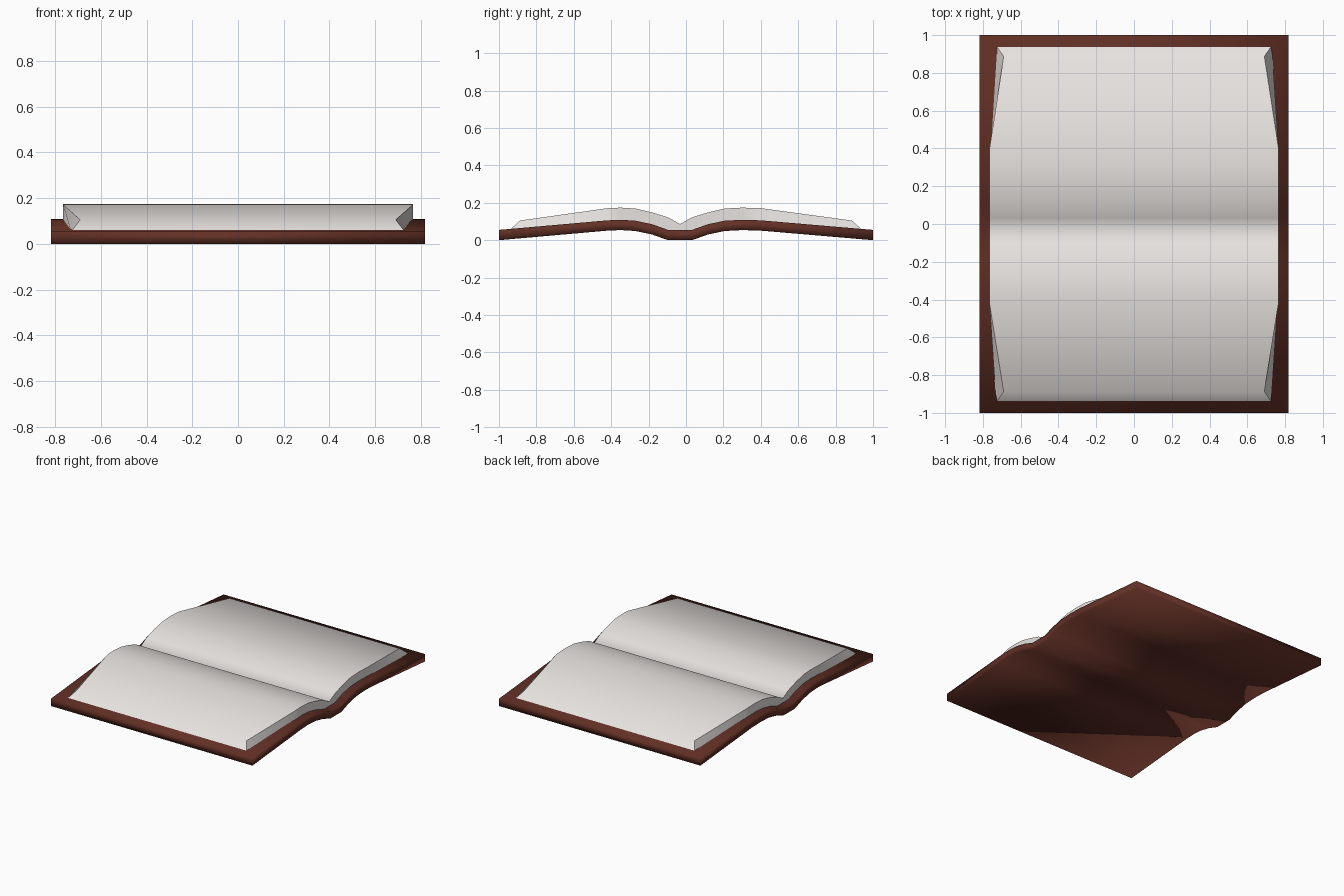
import bpy, bmesh, math

if "Cube" in bpy.data.objects:
    bpy.data.objects.remove(bpy.data.objects["Cube"])

def material(name, rgb):
    m = bpy.data.materials.new(name)
    m.diffuse_color = (*rgb, 1)
    m.use_nodes = True
    m.node_tree.nodes["Principled BSDF"].inputs["Base Color"].default_value = m.diffuse_color
    return m

leather = material("red_brown_cover", (0.125, 0.03, 0.019))
paper = material("off_white_paper", (0.80, 0.765, 0.74))

def loft(name, rings, mat, angle):
    """Skin a run of four-point rings and cap both ends."""
    bm = bmesh.new()
    rows = [[bm.verts.new(p) for p in ring] for ring in rings]
    for a, b in zip(rows, rows[1:]):
        for i in range(4):
            j = (i + 1) % 4
            bm.faces.new((a[i], a[j], b[j], b[i]))
    bm.faces.new(rows[0])
    bm.faces.new(rows[-1])
    bmesh.ops.recalc_face_normals(bm, faces=bm.faces)
    me = bpy.data.meshes.new(name)
    bm.to_mesh(me)
    bm.free()
    me.materials.append(mat)
    ob = bpy.data.objects.new(name, me)
    bpy.context.collection.objects.link(ob)
    bpy.ops.object.select_all(action='DESELECT')
    ob.select_set(True)
    bpy.context.view_layer.objects.active = ob
    bpy.ops.object.shade_smooth_by_angle(angle=math.radians(angle))
    return ob

# Shared wave of the open book: y, cover underside z, page surface z
wave = [(-0.42, 0.051, 0.171), (-0.35, 0.054, 0.174), (-0.27, 0.049, 0.169),
        (-0.18, 0.030, 0.148), (-0.096, 0.0, 0.122), (-0.032, 0.0, 0.086),
        (0.032, 0.0, 0.122), (0.116, 0.030, 0.148), (0.206, 0.049, 0.169),
        (0.30, 0.054, 0.174), (0.40, 0.051, 0.171)]
THICK = 0.055

# Cover: one bent board with a flat spine
W = 0.817
board = [(-1.0, 0.0)] + [(y, z) for y, z, _ in wave] + [(1.0, 0.0)]
loft("cover", [[(-W, y, z + THICK), (W, y, z + THICK), (W, y, z), (-W, y, z)]
               for y, z in board], leather, 100)

# Pages: block that narrows towards its outer edges, sunk a little in the cover
P = 0.765

def page_end(s):
    return [(-0.69, s * 0.887, 0.105), (0.69, s * 0.887, 0.105),
            (0.73, s * 0.945, 0.053), (-0.73, s * 0.945, 0.053)]

middle = [[(-P, y, top), (P, y, top), (P, y, z + THICK - 0.008), (-P, y, z + THICK - 0.008)]
          for y, z, top in wave]
loft("pages", [page_end(-1)] + middle + [page_end(1)], paper, 62)
